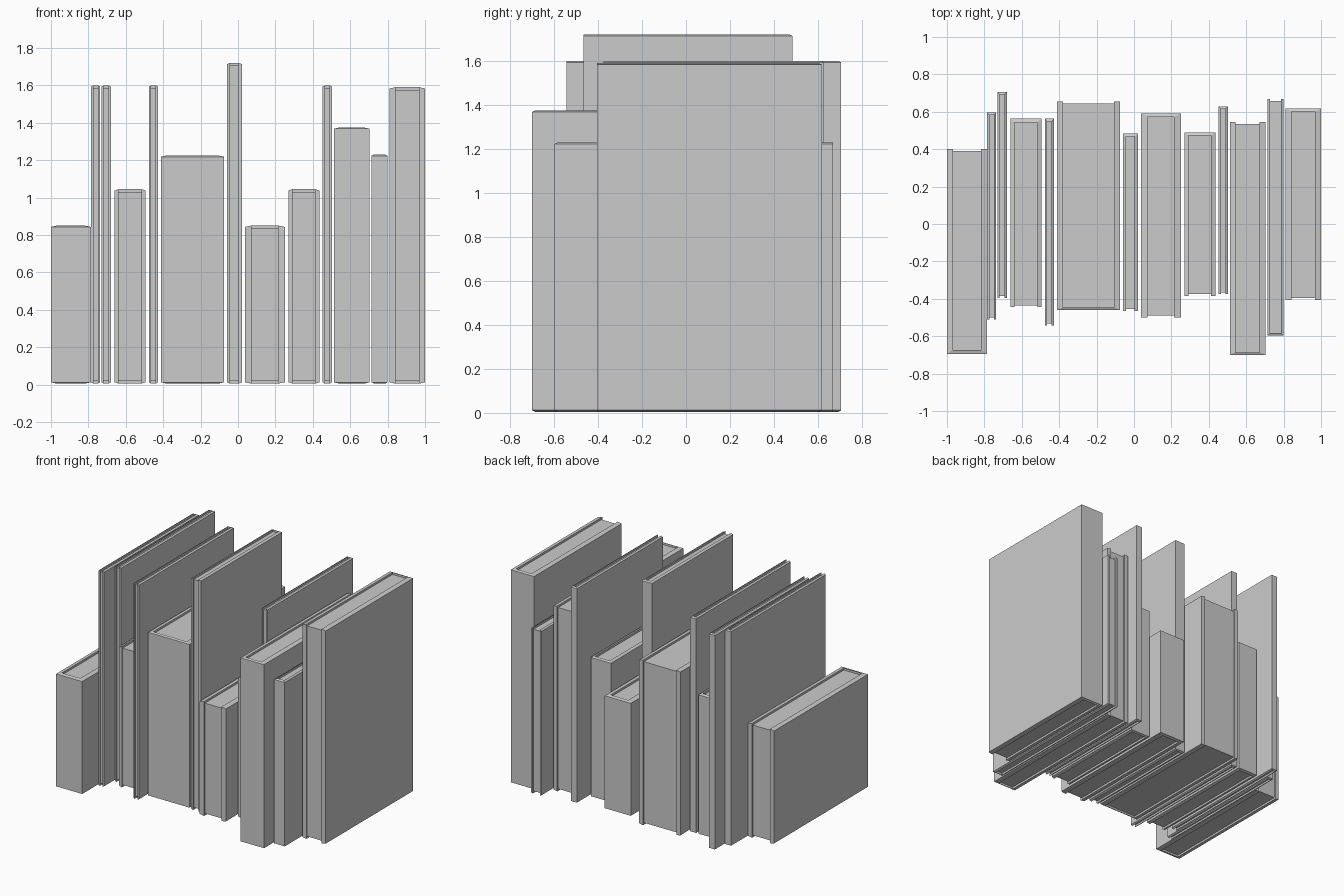
import bpy
import bmesh

if "Cube" in bpy.data.objects:
    bpy.data.objects.remove(bpy.data.objects["Cube"])

BASE = 0.005      # underside of the covers
SLOPE = 0.007     # the cover edges fall slightly towards the outside


def mesh_object(name, bm):
    bmesh.ops.recalc_face_normals(bm, faces=bm.faces)
    me = bpy.data.meshes.new(name)
    bm.to_mesh(me)
    bm.free()
    ob = bpy.data.objects.new(name, me)
    bpy.context.collection.objects.link(ob)
    return ob


def cover(name, x0, x1, spine, fore, height, t, ts):
    """U-shaped hard cover: two boards joined by a spine."""
    s = 1 if fore > spine else -1
    outer = [(x0, fore), (x0, spine), (x1, spine), (x1, fore)]
    inner = [(x0 + t, fore), (x0 + t, spine + s * ts),
             (x1 - t, spine + s * ts), (x1 - t, fore)]
    bm = bmesh.new()

    def row(points, z):
        return [bm.verts.new((x, y, z)) for x, y in points]

    ob_, ot = row(outer, BASE + SLOPE), row(outer, height - SLOPE)
    ib, it = row(inner, BASE), row(inner, height)
    for i in range(3):
        for a, b in ((ob_, ot), (ot, it), (it, ib), (ib, ob_)):
            bm.faces.new((a[i], a[i + 1], b[i + 1], b[i]))
    for i in (0, 3):
        bm.faces.new((ob_[i], ot[i], it[i], ib[i]))
    return mesh_object(name, bm)


def pages(name, x0, x1, spine, fore, height, t, ts):
    """Paper block, set back a little from the cover edges."""
    s = 1 if fore > spine else -1
    ya, yb = spine + s * ts, fore - s * 0.01
    za, zb = BASE + 0.015, height - 0.015
    bm = bmesh.new()
    bmesh.ops.create_cube(bm, size=1)
    for v in bm.verts:
        v.co.x = x0 + t if v.co.x < 0 else x1 - t
        v.co.y = ya if v.co.y < 0 else yb
        v.co.z = za if v.co.z < 0 else zb
    return mesh_object(name, bm)


# left, right, spine y, fore-edge y, height, board and spine thickness
books = [
    (-1.00, -0.787, -0.695, 0.40, 0.85, 0.032, 0.022),
    (-0.785, -0.737, 0.595, -0.51, 1.60, 0.012, 0.012),
    (-0.73, -0.68, 0.705, -0.395, 1.60, 0.012, 0.012),
    (-0.66, -0.495, 0.563, -0.445, 1.045, 0.022, 0.02),
    (-0.476, -0.428, 0.563, -0.543, 1.60, 0.012, 0.015),
    (-0.412, -0.075, -0.46, 0.655, 1.225, 0.032, 0.014),
    (-0.06, 0.022, 0.483, -0.465, 1.72, 0.018, 0.014),
    (0.037, 0.25, 0.592, -0.50, 0.85, 0.035, 0.02),
    (0.27, 0.435, 0.49, -0.385, 1.045, 0.022, 0.016),
    (0.452, 0.502, 0.628, -0.375, 1.60, 0.012, 0.012),
    (0.512, 0.703, -0.70, 0.545, 1.375, 0.032, 0.014),
    (0.714, 0.80, -0.597, 0.667, 1.23, 0.014, 0.014),
    (0.81, 1.00, 0.617, -0.405, 1.59, 0.032, 0.016),
]

for n, spec in enumerate(books, 1):
    c = cover(f"book_{n:02d}_cover", *spec)
    p = pages(f"book_{n:02d}_pages", *spec)
    p.parent = c
